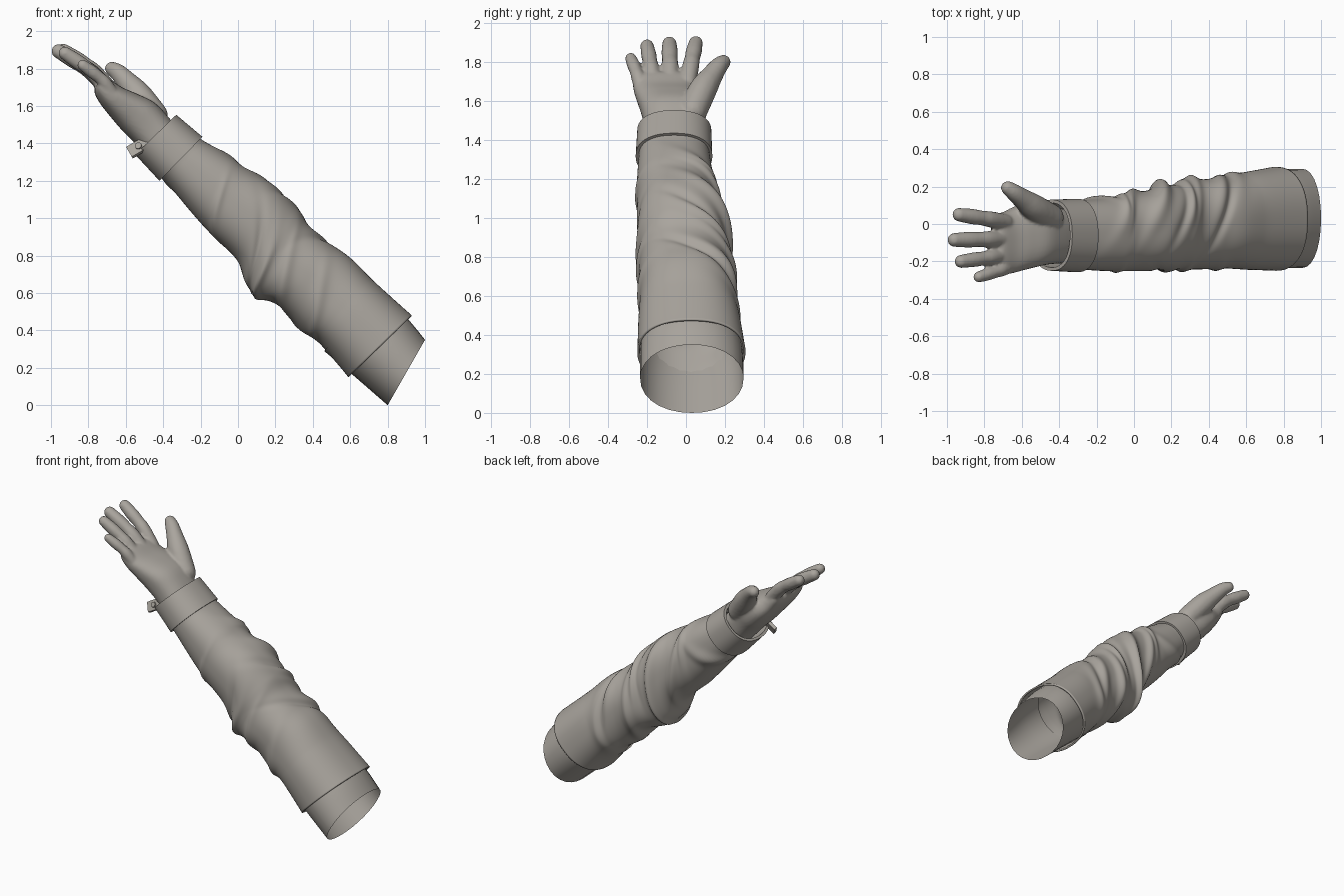
import bpy, bmesh, math
from mathutils import Vector

if "Cube" in bpy.data.objects:
    bpy.data.objects.remove(bpy.data.objects["Cube"])

mat = bpy.data.materials.new("warm grey clay")
mat.use_nodes = True
GREY = (0.40, 0.375, 0.34, 1)
mat.diffuse_color = GREY
mat.node_tree.nodes["Principled BSDF"].inputs["Base Color"].default_value = GREY


def finish(bm, name, angle=40):
    bmesh.ops.recalc_face_normals(bm, faces=bm.faces)
    me = bpy.data.meshes.new(name)
    bm.to_mesh(me)
    bm.free()
    me.materials.append(mat)
    me.shade_smooth()
    me.set_sharp_from_angle(angle=math.radians(angle))
    ob = bpy.data.objects.new(name, me)
    bpy.context.collection.objects.link(ob)
    return ob


def spline(rows, t):
    """Catmull-Rom through equal-length rows, t counted in rows."""
    i = min(int(t), len(rows) - 2)
    f = t - i
    p = [rows[max(0, min(len(rows) - 1, i + k))] for k in (-1, 0, 1, 2)]
    return [b + 0.5 * f * (c - a + f * (2*a - 5*b + 4*c - d + f * (3*(b - c) + d - a)))
            for a, b, c, d in zip(*p)]


def inset(row, d):
    """Shrink a section by d on every side."""
    tx, tz, bx, bz, y0, y1 = row
    n = Vector((tx - bx, tz - bz)).normalized() * d
    return (tx - n.x, tz - n.y, bx + n.x, bz + n.y, y0 + d, y1 - d)


def loft(bm, rows, sides=64, steps=1, power=2.3, push=None, caps=False):
    """Skin rounded sections: top x, z, bottom x, z, y min, y max."""
    rings = []
    for k in range((len(rows) - 1) * steps + 1):
        t = k / steps
        tx, tz, bx, bz, y0, y1 = spline(rows, t)
        mid = Vector(((tx + bx) / 2, (y0 + y1) / 2, (tz + bz) / 2))
        up = Vector(((tx - bx) / 2, 0, (tz - bz) / 2))
        side = Vector((0, (y1 - y0) / 2, 0))
        ring = []
        for j in range(sides):
            a = math.tau * j / sides
            c, s = math.cos(a), math.sin(a)
            r = (abs(c)**power + abs(s)**power) ** (-1 / power)
            v = (up * c + side * s) * r
            if push:
                v += v.normalized() * push(t, a)
            ring.append(bm.verts.new(mid + v))
        rings.append(ring)
    for p, q in zip(rings, rings[1:]):
        for j in range(sides):
            bm.faces.new((p[j - 1], p[j], q[j], q[j - 1]))
    if caps:
        bm.faces.new(rings[0])
        bm.faces.new(rings[-1])


# Sleeve: wrist to shoulder hem, with diagonal cloth folds
sleeve_rows = [
    (-.25, 1.46, -.46, 1.26, -.24, .12),
    (-.18, 1.42, -.40, 1.20, -.25, .13),
    (-.03, 1.33, -.25, 1.02, -.26, .15),
    (.05, 1.27, -.15, .91, -.26, .16),
    (.20, 1.18, -.01, .77, -.26, .19),
    (.32, 1.06, .04, .64, -.255, .215),
    (.39, .96, .10, .58, -.25, .22),
    (.50, .87, .22, .52, -.25, .245),
    (.61, .79, .34, .39, -.245, .25),
    (.75, .65, .44, .32, -.25, .28),
    (.93, .48, .59, .15, -.25, .305),
]
# row, angle, slant, angular spread, width, height
folds = [
    (1.5, 2.2, -.5, .9, .22, .02), (2.4, 1.0, .7, .9, .25, .02),
    (3.3, 1.6, .8, 1.0, .22, .028), (4.2, 1.3, .7, 1.0, .28, .028),
    (5.0, 2.0, .8, 1.1, .25, .032), (5.8, 1.2, .9, 1.0, .28, .026),
    (6.7, 1.7, .8, 1.1, .25, .032), (7.7, 1.4, .9, 1.0, .32, .024),
    (8.7, 1.9, .6, .9, .28, .022), (5.6, 3.9, -.7, .9, .3, .024),
    (4.6, 4.3, -.8, .8, .2, -.015), (6.6, 4.2, -.8, .9, .25, .02),
    (8.0, 4.3, -.7, .8, .25, .016), (7.2, .4, .9, .9, .2, -.018),
    (4.7, .3, .8, .7, .2, -.015), (2.8, 4.2, -.5, .8, .2, .012),
]


def cloth(t, a):
    total = 0
    for row, angle, slant, spread, width, height in folds:
        da = (a - angle + math.pi) % math.tau - math.pi
        dt = (t - row - slant * da) / width
        total += height * math.exp(-dt * dt - (da / spread) ** 2)
    return (total - .008) * min(1, t, (10 - t) * .8)


bm = bmesh.new()
loft(bm, sleeve_rows, sides=96, steps=14, push=cloth)
sleeve = finish(bm, "sleeve", 60)
thick = sleeve.modifiers.new("cloth thickness", "SOLIDIFY")
thick.thickness = .012
thick.offset = -1

# Lining: open tube showing below the hem
bm = bmesh.new()
loft(bm, [(.76, .60, .46, .29, -.22, .26),
          (.90, .47, .61, .165, -.235, .29),
          (1.0, .35, .80, 0, -.235, .295)], sides=28, steps=4, power=2.1)
finish(bm, "shoulder_lining", 60)

# Cuff: band with a turned lip
base = (-.19, 1.435, -.42, 1.20, -.258, .135)
end = (-.33, 1.553, -.55, 1.34, -.25, .13)
bm = bmesh.new()
loft(bm, [inset(base, .02), base, end, inset(end, .018),
          inset(base, .035)], sides=72)
finish(bm, "cuff")


# Cuff tab and button on the underside
def tab_point(u, v, w):
    along = Vector((.86, 0, .5))
    out = Vector((-.25, -.87, .42)).normalized()
    along = (along - out * along.dot(out)).normalized()
    return Vector((-.52, -.185, 1.385)) + along * u + out.cross(along) * v + out * w


def plate(name, outline, low, high):
    bm = bmesh.new()
    lo = [bm.verts.new(tab_point(u, v, low)) for u, v in outline]
    hi = [bm.verts.new(tab_point(u, v, high)) for u, v in outline]
    bm.faces.new(lo)
    bm.faces.new(hi)
    for j in range(len(lo)):
        bm.faces.new((lo[j - 1], lo[j], hi[j], hi[j - 1]))
    finish(bm, name)


plate("cuff_tab", [(-.07, -.035), (.06, -.035), (.085, 0), (.06, .035), (-.07, .035)],
      -.01, .012)
circle = [(math.cos(math.tau * i / 20) * .018 - .01, math.sin(math.tau * i / 20) * .018)
          for i in range(20)]
plate("cuff_button", circle, .01, .022)

# Hand: palm loft and finger chains fused into one skin
bm = bmesh.new()
loft(bm, [(-.29, 1.44, -.44, 1.28, -.21, .08),
          (-.38, 1.55, -.54, 1.39, -.215, .09),
          (-.45, 1.62, -.62, 1.47, -.23, .105),
          (-.54, 1.665, -.68, 1.54, -.25, .10),
          (-.62, 1.70, -.735, 1.61, -.268, .07),
          (-.69, 1.745, -.765, 1.665, -.272, .055),
          (-.72, 1.75, -.765, 1.70, -.26, .045)],
     sides=40, steps=5, power=2.5, caps=True)


def chain(rows, steps=14):
    """Overlapping balls along x, y, z, radius rows."""
    for k in range((len(rows) - 1) * steps + 1):
        x, y, z, r = spline(rows, k / steps)
        ball = bmesh.ops.create_uvsphere(bm, u_segments=16, v_segments=10, radius=r)
        bmesh.ops.translate(bm, verts=ball["verts"], vec=(x, y, z))


fingers = [((-.66, -.225, 1.645), (-.83, -.283, 1.818), .034),
           ((-.69, -.165, 1.675), (-.925, -.20, 1.882), .040),
           ((-.69, -.08, 1.685), (-.96, -.085, 1.893), .043),
           ((-.69, .01, 1.695), (-.935, .05, 1.897), .042)]
for root, tip, r in fingers:
    a, b = Vector(root), Vector(tip)
    bend = Vector((.012, 0, .012))
    chain([(*a, r * 1.05), (*(a.lerp(b, .35) + bend), r * 1.05),
           (*(a.lerp(b, .55) + bend), r * .95), (*(a.lerp(b, .75) + bend * .6), r * 1.0),
           (*b, r * .88)], 8)
# Thumb with its fleshy base
chain([(-.45, .035, 1.55, .075), (-.53, .085, 1.655, .072), (-.59, .13, 1.725, .057),
       (-.64, .168, 1.778, .046), (-.675, .193, 1.80, .037)], 10)
hand = finish(bm, "hand", 180)
skin = hand.modifiers.new("fuse", "REMESH")
skin.mode = "VOXEL"
skin.voxel_size = .009
skin.use_smooth_shade = True
soft = hand.modifiers.new("soften", "SMOOTH")
soft.factor = .5
soft.iterations = 4
